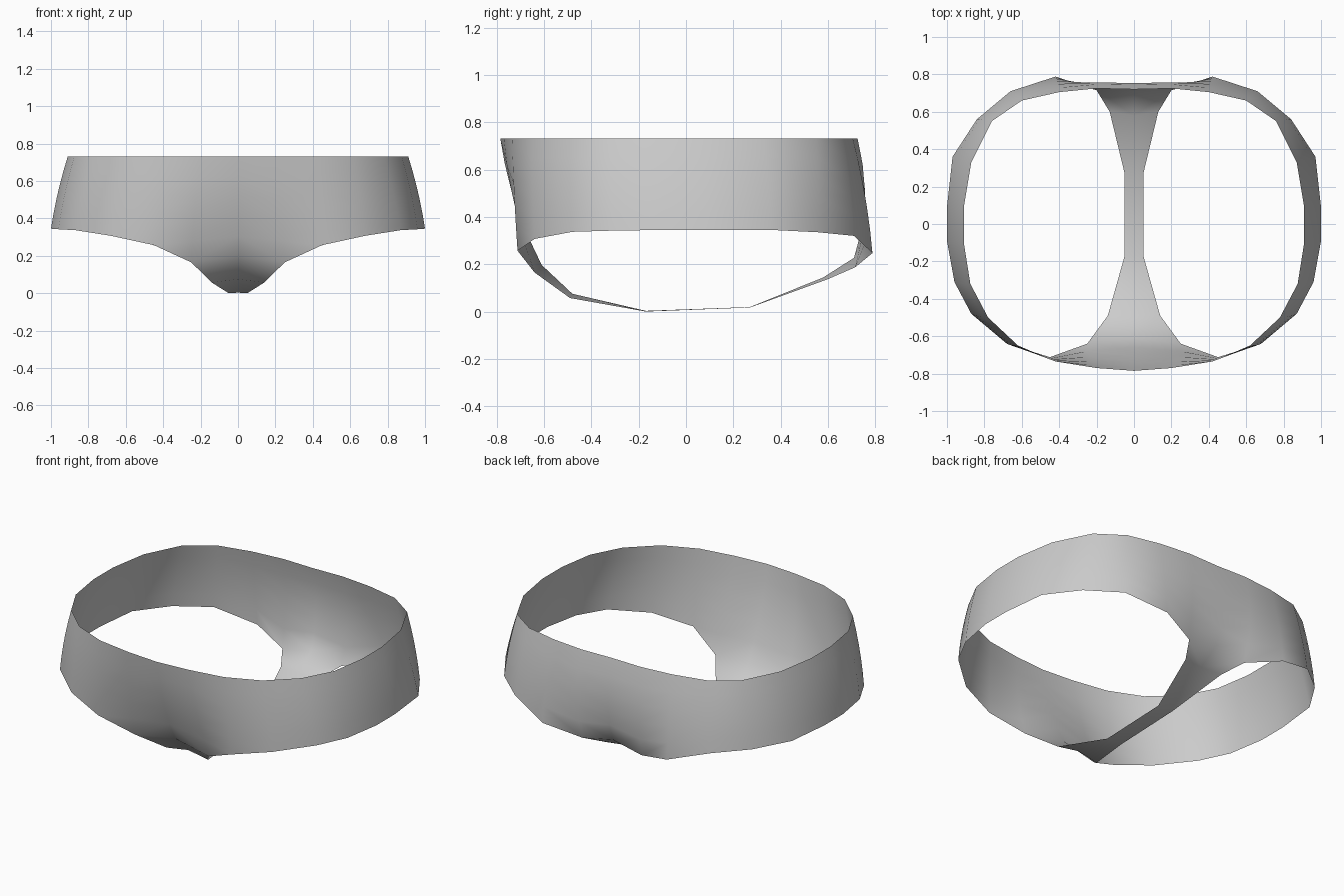
import bpy, bmesh
from mathutils import Vector

RIM_Z = 0.735
ROWS = 5

# Half waistband, front centre to back centre:
# rim x, rim y, lower edge x, y, z, outward bow at mid height
COLUMNS = [
    (0.00, -0.785, 0.00, -0.61, 0.20, 0.025),
    (0.20, -0.770, 0.25, -0.64, 0.168, 0.020),
    (0.42, -0.735, 0.45, -0.712, 0.26, 0.003),
    (0.62, -0.650, 0.68, -0.64, 0.31, 0.005),
    (0.78, -0.500, 0.87, -0.48, 0.34, 0.008),
    (0.875, -0.32, 0.96, -0.31, 0.345, 0.008),
    (0.91, -0.100, 1.00, -0.09, 0.348, 0.008),
    (0.91, 0.090, 1.00, 0.09, 0.348, 0.008),
    (0.87, 0.330, 0.97, 0.36, 0.348, 0.008),
    (0.76, 0.550, 0.84, 0.56, 0.338, 0.008),
    (0.60, 0.660, 0.66, 0.71, 0.323, 0.008),
    (0.40, 0.705, 0.42, 0.788, 0.25, 0.012),
    (0.20, 0.725, 0.20, 0.715, 0.19, 0.038),
    (0.00, 0.720, 0.00, 0.71, 0.23, 0.040),
]
# Crotch strap between the front and back panels:
# edge x, edge y, edge z, centre y, centre z
STRAP = [
    (0.14, -0.49, 0.06, -0.48, 0.078),
    (0.05, -0.17, 0.003, -0.17, 0.006),
    (0.05, 0.27, 0.02, 0.27, 0.022),
    (0.13, 0.60, 0.14, 0.58, 0.147),
]

bm = bmesh.new()

# Waistband grid
grid = []
for rx, ry, bx, by, bz, bow in COLUMNS:
    top, low = Vector((rx, ry, RIM_Z)), Vector((bx, by, bz))
    out = Vector((rx, ry, 0)).normalized()
    col = []
    for r in range(ROWS + 1):
        t = r / ROWS
        col.append(bm.verts.new(top.lerp(low, t) + out * bow * 4 * t * (1 - t)))
    grid.append(col)
for a, b in zip(grid, grid[1:]):
    for r in range(ROWS):
        bm.faces.new((a[r], a[r + 1], b[r + 1], b[r]))

# Strap, joined to the lower ends of the centre columns
rungs = [(grid[0][-1], grid[1][-1])]
for ex, ey, ez, cy, cz in STRAP:
    rungs.append((bm.verts.new((0, cy, cz)), bm.verts.new((ex, ey, ez))))
rungs.append((grid[-1][-1], grid[-2][-1]))
for (c0, e0), (c1, e1) in zip(rungs, rungs[1:]):
    bm.faces.new((c0, c1, e1, e0))

low = min(v.co.z for v in bm.verts)
bmesh.ops.translate(bm, vec=(0, 0, -low), verts=bm.verts)
for f in bm.faces:
    f.smooth = True

mesh = bpy.data.meshes.new("briefs")
bm.to_mesh(mesh)
bm.free()
briefs = bpy.data.objects.new("briefs", mesh)
bpy.context.collection.objects.link(briefs)

# Left half
mirror = briefs.modifiers.new("mirror", 'MIRROR')
mirror.use_clip = True
mirror.merge_threshold = 0.001
